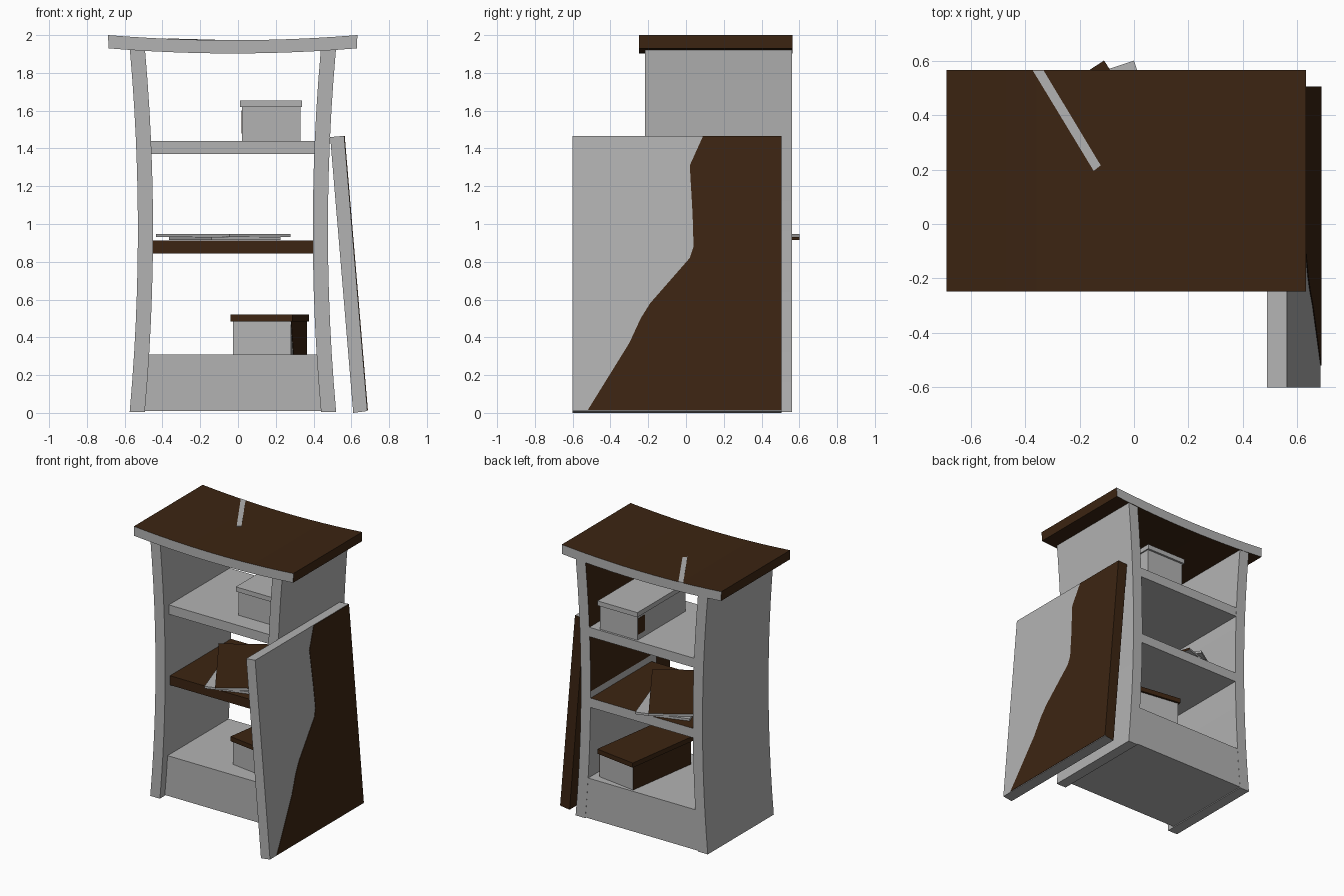
import bpy, bmesh, math
from mathutils import Vector

if "Cube" in bpy.data.objects:
    bpy.data.objects.remove(bpy.data.objects["Cube"])


def material(name, rgb):
    m = bpy.data.materials.new(name)
    m.diffuse_color = (*rgb, 1)
    m.use_nodes = True
    m.node_tree.nodes["Principled BSDF"].inputs["Base Color"].default_value = m.diffuse_color
    return m


GREY = material("plain_grey", (0.45, 0.45, 0.45))
BROWN = material("dark_brown", (0.045, 0.018, 0.006))
CX = -0.027            # cabinet centre line
BACK = 0.562           # back plane of the cabinet


def prism(name, pts, depth, rule=lambda n, c: 0):
    """Extrude a polygon along a vector; rule(normal, centre) picks 0 grey / 1 brown."""
    bm = bmesh.new()
    face = bm.faces.new([bm.verts.new(p) for p in pts])
    ext = bmesh.ops.extrude_face_region(bm, geom=[face], use_keep_orig=True)
    vs = [g for g in ext["geom"] if isinstance(g, bmesh.types.BMVert)]
    bmesh.ops.translate(bm, verts=vs, vec=Vector(depth))
    bmesh.ops.recalc_face_normals(bm, faces=bm.faces)
    bm.normal_update()
    for f in bm.faces:
        f.material_index = int(rule(f.normal, f.calc_center_median()))
    me = bpy.data.meshes.new(name)
    bm.to_mesh(me)
    bm.free()
    me.materials.append(GREY)
    me.materials.append(BROWN)
    ob = bpy.data.objects.new(name, me)
    bpy.context.collection.objects.link(ob)
    return ob


def box(name, cx, cy, w, d, z0, z1, deg=0, rule=lambda n, c: 0):
    a = math.radians(deg)
    pts = []
    for sx, sy in ((-1, -1), (1, -1), (1, 1), (-1, 1)):
        u, v = sx * w / 2, sy * d / 2
        pts.append((cx + u * math.cos(a) - v * math.sin(a),
                    cy + u * math.sin(a) + v * math.cos(a), z0))
    return prism(name, pts, (0, 0, z1 - z0), rule)


brown = lambda n, c: 1

# Curved side panels, pinched at mid height
N = 12
half = lambda z: 0.503 + 0.044 * ((z - 0.97) / 0.97) ** 2
zs = [0.004 + 1.917 * i / N for i in range(N + 1)]
for name, s in (("left_side", -1), ("right_side", 1)):
    prof = [(CX + s * half(z), -0.218, z) for z in zs]
    prof += [(CX + s * (half(z) - 0.08), -0.218, z) for z in reversed(zs)]
    prism(name, prof, (0, BACK + 0.218, 0),
          lambda n, c, s=s: s > 0 and n.x < -0.5 and c.z > 0.95)

# Sagging top board: grey front and back edges, brown elsewhere
top = lambda x: 1.973 + 0.027 * ((x + 0.028) / 0.66) ** 2
xs = [-0.688 + 1.32 * i / N for i in range(N + 1)]
prof = [(x, -0.248, top(x)) for x in xs]
prof += [(x - 0.004 * (x + 0.028), -0.248, top(x) - 0.07) for x in reversed(xs)]
prism("top_board", prof, (0, BACK + 0.251, 0), lambda n, c: abs(n.y) < 0.5)

# Pale scratch on the top board
scratch = [(-0.372, 0.564), (-0.332, 0.564), (-0.122, 0.215), (-0.148, 0.195)]
prism("top_scratch", [(x, y, top(x) + 0.002) for x, y in scratch], (0, 0, -0.006))

# Base block and two shelves
F = -0.16
for name, hw, z0, z1, rule in (
        ("base_block", 0.48, 0.01, 0.31, lambda n, c: 0),
        ("middle_shelf", 0.46, 0.843, 0.913, lambda n, c: n.z > 0.5 or n.y < -0.5),
        ("upper_shelf", 0.46, 1.37, 1.44, lambda n, c: 0)):
    box(name, CX, (F + BACK - 0.001) / 2, 2 * hw, BACK - 0.001 - F, z0, z1, 0, rule)

# Loose door leaning on the right side
prism("leaning_door",
      [(0.61, -0.6, 0.0), (0.685, -0.6, 0.01), (0.562, -0.6, 1.467), (0.488, -0.6, 1.46)],
      (0, 1.105, 0), lambda n, c: n.y > 0.5 or n.x < -0.5)
stain = [(-0.52, 0.015), (-0.3, 0.37), (-0.24, 0.5), (-0.19, 0.58), (0.02, 0.82),
         (0.04, 0.88), (0.035, 1.05), (0.02, 1.31), (0.09, 1.465),
         (0.505, 1.465), (0.505, 0.015)]
slope = (0.562 - 0.685) / 1.457
prism("door_stain", [(0.688 + slope * (z - 0.01), y, z) for y, z in stain],
      (-0.005, 0, 0), brown)

# Upper storage box with lid
box("upper_box", 0.175, 0.26, 0.31, 0.57, 1.44, 1.62)
box("upper_box_lid", 0.175, 0.26, 0.33, 0.60, 1.62, 1.655)
box("upper_box_mark", 0.021, 0.50, 0.006, 0.08, 1.48, 1.60, 0, brown)

# Lower storage box, turned slightly
box("lower_box", 0.168, 0.24, 0.31, 0.57, 0.31, 0.485, -8.4,
    lambda n, c: n.x < -0.5)
box("lower_box_lid", 0.168, 0.24, 0.33, 0.60, 0.485, 0.52, -8.4, brown)
# brown wedge on the right side of the lower box
a = math.radians(-8.4)
side = [(-0.285, 0.485), (-0.2, 0.31), (0.285, 0.31), (0.285, 0.485)]
prism("lower_box_mark",
      [(0.168 + 0.157 * math.cos(a) - v * math.sin(a),
        0.24 + 0.157 * math.sin(a) + v * math.cos(a), z) for v, z in side],
      (-0.004, 0, 0), brown)


# Two thin boards on the middle shelf, hung from their rear corner
def board(name, px, py, deg, z0, z1, rule):
    w, h, a = 0.385, 0.71, math.radians(deg)
    cx = px - w / 2 * math.cos(a) + h / 2 * math.sin(a)
    cy = py - w / 2 * math.sin(a) - h / 2 * math.cos(a)
    box(name, cx, cy, w, h, z0, z1, deg, rule)


board("lower_board", 0.0, 0.6, 18.4, 0.914, 0.93, lambda n, c: n.x > 0.5)
board("upper_board", -0.11, 0.6, 33, 0.931, 0.948, lambda n, c: n.z > 0.5)
